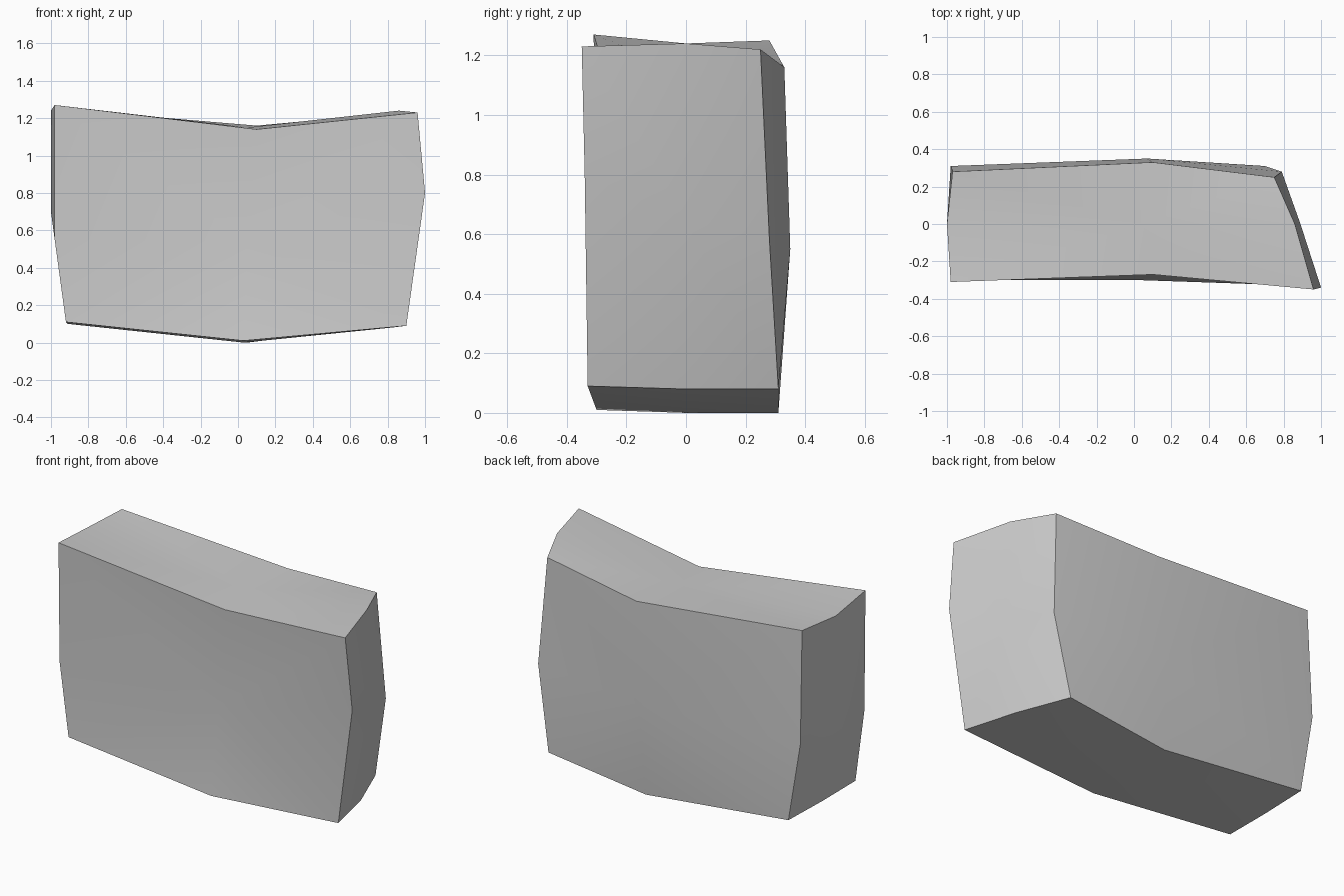
import bpy
import bmesh
import math
from itertools import product

default_cube = bpy.data.objects.get("Cube")
if default_cube:
    bpy.data.objects.remove(default_cube, do_unlink=True)

# Stone colour
stone = bpy.data.materials.new("stone grey")
stone.use_nodes = True
colour = (0.6, 0.6, 0.6, 1.0)
stone.diffuse_color = colour
stone.node_tree.nodes["Principled BSDF"].inputs["Base Color"].default_value = colour

# Vertical edge profiles of the rough block: bottom, middle and top of each,
# keyed by column (x step, y step)
columns = {
    (-1, -1): [(-.92, -.3, .11), (-.98, -.3, .55), (-.98, -.31, 1.27)],
    (-1, 0): [(-.91, 0, .1), (-1, 0, .7), (-1, 0, 1.24)],
    (-1, 1): [(-.9, .31, .1), (-.98, .31, .58), (-.97, .28, 1.25)],
    (0, -1): [(.03, -.3, .01), (.05, -.25, .54), (.1, -.27, 1.14)],
    (0, 0): [(.03, 0, 0), None, (.05, 0, 1.15)],
    (0, 1): [(.05, .31, 0), (.07, .35, .55), (.1, .33, 1.16)],
    (1, -1): [(.9, -.33, .09), (1, -.34, .8), (.96, -.35, 1.23)],
    (1, 0): [(.82, 0, .08), (.89, 0, .65), (.86, 0, 1.24)],
    (1, 1): [(.7, .31, .08), (.79, .28, .58), (.75, .25, 1.22)],
}

bm = bmesh.new()
nodes = {}
for (i, j), points in columns.items():
    for k, point in zip((-1, 0, 1), points):
        if point:
            nodes[i, j, k] = bm.verts.new(point)

# Each side of the block is a fan of triangles round its middle node
ring = [(-1, -1), (0, -1), (1, -1), (1, 0), (1, 1), (0, 1), (-1, 1), (-1, 0)]
for axis, side in product(range(3), (-1, 1)):
    def node(u, v):
        key = [u, v]
        key.insert(axis, side)
        return nodes[tuple(key)]

    for a, b in zip(ring, ring[1:] + ring[:1]):
        bm.faces.new((node(0, 0), node(*a), node(*b)))

bmesh.ops.recalc_face_normals(bm, faces=bm.faces[:])
mesh = bpy.data.meshes.new("stone_block")
bm.to_mesh(mesh)
bm.free()
mesh.materials.append(stone)

# Soft shading across each side, crisp corners between sides
block = bpy.data.objects.new("stone_block", mesh)
bpy.context.collection.objects.link(block)
bpy.context.view_layer.objects.active = block
block.select_set(True)
bpy.ops.object.shade_smooth_by_angle(angle=math.radians(40))
